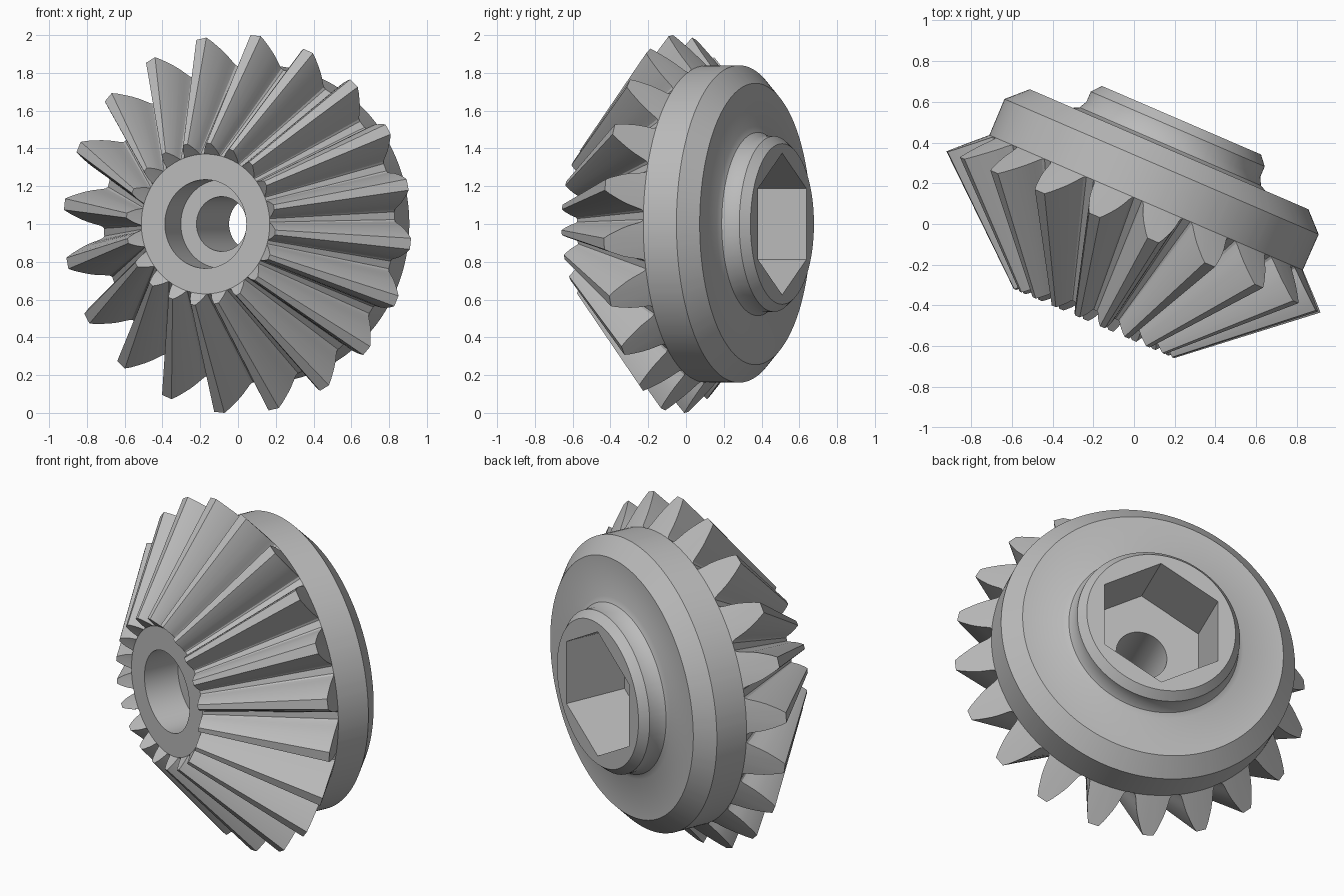
import bpy, bmesh, math
from mathutils import Matrix, Vector

if "Cube" in bpy.data.objects:
    bpy.data.objects.remove(bpy.data.objects["Cube"], do_unlink=True)

TEETH = 20
PITCH = 360 / TEETH
PHASE = 6            # turn of the first tooth, degrees
TILT = math.radians(-23.3)

# Tooth flank: half angle in degrees, height from root (0) to tip (1)
FLANK = [(9, 0), (7.6, 0), (6.9, .04), (6.5, .11), (6.05, .22), (5.4, .38),
         (4.6, .54), (3.65, .7), (2.7, .86), (1.7, 1)]
TOOTH = [(-a, h) for a, h in FLANK] + [(a, h) for a, h in reversed(FLANK[1:])]
SECTION = [(math.radians(PHASE + PITCH * k + a), h) for k in range(TEETH) for a, h in TOOTH]

# Stations along the axis: (root radius, root depth), (tip radius, tip depth)
FRONT = ((.37, -.465), (.43, -.527))
BACK = ((.838, .12), (1.003, -.037))
# Rim, chamfer, fillet and hub at the back: radius, depth
REAR = [(.84, .312), (.745, .405), (.515, .405), (.485, .42), (.465, .458), (.465, .513), (.425, .56)]


def ring(bm, root, tip):
    verts = []
    for a, h in SECTION:
        r, t = Vector(root).lerp(Vector(tip), h)
        verts.append(bm.verts.new((r * math.cos(a), r * math.sin(a), t)))
    return verts


def finish(bm, name):
    bmesh.ops.recalc_face_normals(bm, faces=bm.faces)
    mesh = bpy.data.meshes.new(name)
    bm.to_mesh(mesh)
    bm.free()
    obj = bpy.data.objects.new(name, mesh)
    bpy.context.collection.objects.link(obj)
    return obj


# Gear body: rings lofted from the front face to the back of the hub
bm = bmesh.new()
stations = [(FRONT[0], FRONT[0]), FRONT, BACK, (BACK[0], BACK[0])] + [(p, p) for p in REAR]
rings = [ring(bm, *s) for s in stations]
n = len(SECTION)
for lower, upper in zip(rings, rings[1:]):
    for i in range(n):
        j = (i + 1) % n
        bm.faces.new((lower[i], lower[j], upper[j], upper[i]))
bm.faces.new(rings[0])
bm.faces.new(rings[-1])
bmesh.ops.remove_doubles(bm, verts=bm.verts, dist=.0002)
gear = finish(bm, "bevel_gear")


def cut(name, sides, radius, start, end, turn=0):
    """Remove a straight prism from the gear along its axis."""
    bm = bmesh.new()
    place = Matrix.Translation((0, 0, (start + end) / 2)) @ Matrix.Rotation(turn, 4, "Z")
    bmesh.ops.create_cone(bm, cap_ends=True, segments=sides, radius1=radius,
                          radius2=radius, depth=end - start, matrix=place)
    cutter = finish(bm, name)
    cutter.hide_render = True
    mod = gear.modifiers.new(name, "BOOLEAN")
    mod.operation = "DIFFERENCE"
    mod.solver = "EXACT"
    mod.object = cutter
    bpy.context.view_layer.objects.active = gear
    bpy.ops.object.modifier_apply(modifier=name)
    bpy.data.objects.remove(cutter, do_unlink=True)


# Front recess, through bore and hexagonal socket (a corner points up)
cut("front_recess", 64, .235, -.7, -.25)
cut("through_bore", 64, .145, -.8, .8)
corner = math.radians(30)
hexagon_first = 0
cut("hex_socket", 6, .375, .187, .8, hexagon_first)

# Turn the gear axis to lie level, facing front and a little to the right
across = Vector((math.cos(TILT), math.sin(TILT), 0))
axis = Vector((-math.sin(TILT), math.cos(TILT), 0))
down = Vector((0, 0, -1))
pose = Matrix((across, down, axis)).transposed().to_4x4()
gear.data.transform(Matrix.Translation((.012, -.005, 1)) @ pose)

# Single grey metal colour
grey = bpy.data.materials.new("plain_grey")
grey.use_nodes = True
colour = (.5, .5, .5, 1)
grey.diffuse_color = colour
grey.node_tree.nodes["Principled BSDF"].inputs["Base Color"].default_value = colour
gear.data.materials.clear()
gear.data.materials.append(grey)
for face in gear.data.polygons:
    face.material_index = 0

bpy.ops.object.select_all(action="DESELECT")
gear.select_set(True)
bpy.context.view_layer.objects.active = gear
bpy.ops.object.shade_smooth_by_angle(angle=math.radians(28))
